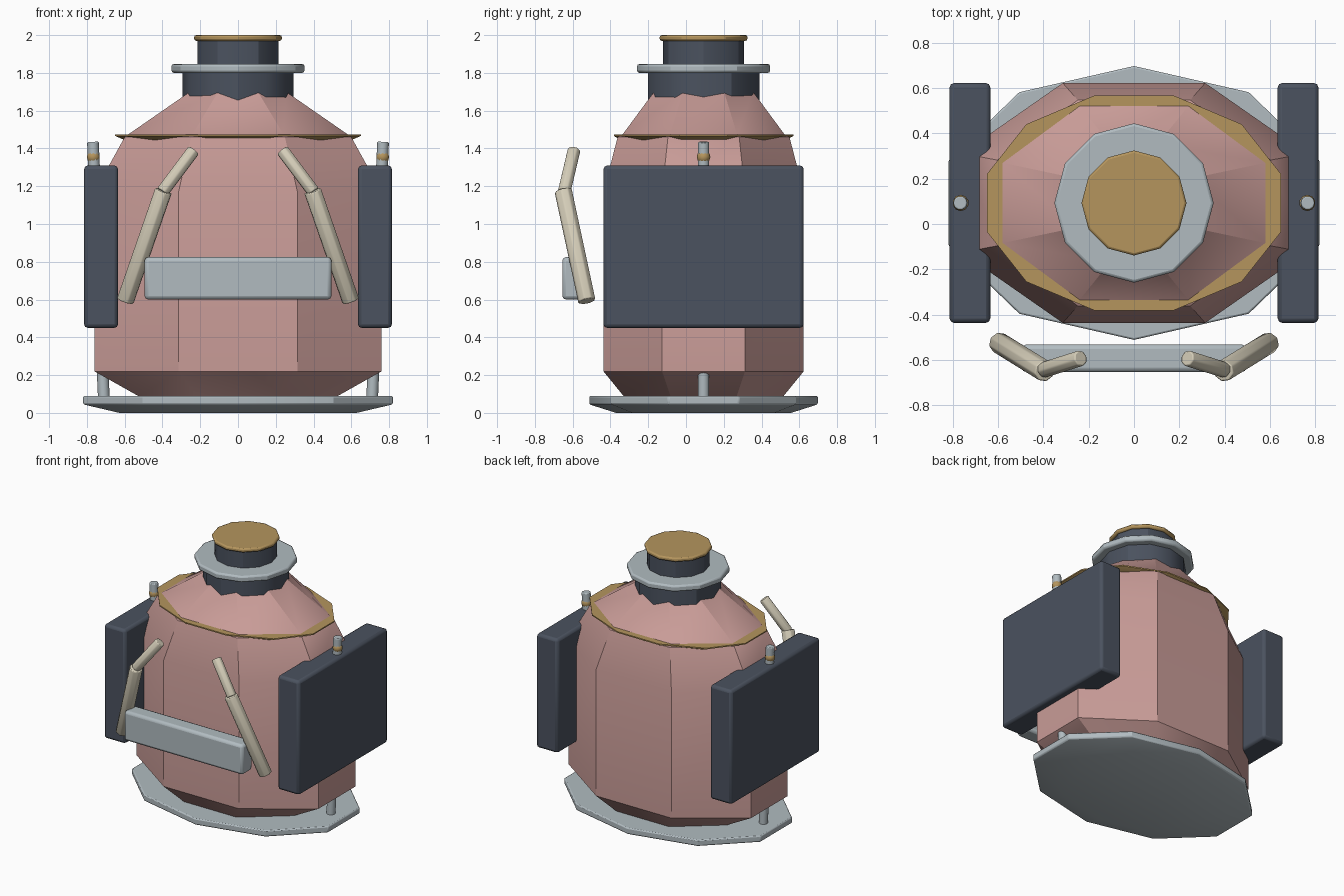
import bpy, math
from mathutils import Vector

if "Cube" in bpy.data.objects:
    bpy.data.objects.remove(bpy.data.objects["Cube"])

CY = 0.093  # centre line of the body in y


def material(name, rgb):
    m = bpy.data.materials.new(name)
    m.diffuse_color = (*rgb, 1)
    m.use_nodes = True
    m.node_tree.nodes["Principled BSDF"].inputs["Base Color"].default_value = m.diffuse_color
    return m


PINK = material("pink_shell", (0.58, 0.33, 0.31))
DARK = material("dark_metal", (0.07, 0.085, 0.115))
LIGHT = material("light_metal", (0.44, 0.50, 0.53))
GOLD = material("gold", (0.46, 0.30, 0.11))
CREAM = material("cream", (0.66, 0.61, 0.48))


def finish(ob, mat, bevel=0.0, angle=30):
    ob.data.materials.append(mat)
    if bevel:
        b = ob.modifiers.new("soft_edges", 'BEVEL')
        b.width, b.segments, b.limit_method = bevel, 2, 'ANGLE'
        b.angle_limit = math.radians(40)
    bpy.ops.object.select_all(action='DESELECT')
    ob.select_set(True)
    bpy.context.view_layer.objects.active = ob
    bpy.ops.object.shade_smooth_by_angle(angle=math.radians(angle))
    return ob


def loft(name, sides, turn, levels, mat, bevel=0.0, angle=30):
    """Stack of elliptical n-gons; levels are (z, x radius, y radius)."""
    verts, faces = [], []
    for z, rx, ry in levels:
        for i in range(sides):
            a = math.radians(turn) + math.tau * i / sides
            verts.append((rx * math.cos(a), CY + ry * math.sin(a), z))
    for k in range(len(levels) - 1):
        for i in range(sides):
            j = (i + 1) % sides
            faces.append((k * sides + i, k * sides + j,
                          (k + 1) * sides + j, (k + 1) * sides + i))
    faces.append(tuple(reversed(range(sides))))
    top = (len(levels) - 1) * sides
    faces.append(tuple(range(top, top + sides)))
    me = bpy.data.meshes.new(name)
    me.from_pydata(verts, [], faces)
    ob = bpy.data.objects.new(name, me)
    bpy.context.collection.objects.link(ob)
    return finish(ob, mat, bevel, angle)


def box(name, lo, hi, mat, bevel=0.02):
    lo, hi = Vector(lo), Vector(hi)
    bpy.ops.mesh.primitive_cube_add(size=1, location=(lo + hi) / 2)
    ob = bpy.context.object
    ob.name = name
    ob.scale = hi - lo
    bpy.ops.object.transform_apply(location=False, rotation=False, scale=True)
    return finish(ob, mat, bevel)


def rod(name, a, b, r, mat, sides=8, bevel=0.006):
    a, b = Vector(a), Vector(b)
    bpy.ops.mesh.primitive_cylinder_add(vertices=sides, radius=r,
                                        depth=(b - a).length, location=(a + b) / 2)
    ob = bpy.context.object
    ob.name = name
    ob.rotation_euler = (b - a).to_track_quat('Z', 'Y').to_euler()
    return finish(ob, mat, bevel, 50)


# base plate
loft("base_plate", 10, 18, [(0, 0.66, 0.463), (0.045, 0.862, 0.605), (0.09, 0.862, 0.605)],
     LIGHT, 0.008)

# octagonal shell, given by half widths of its flat sides
K = 1 / math.cos(math.pi / 8)
shell = [(0.085, 0.52, 0.42), (0.22, 0.76, 0.53), (1.17, 0.76, 0.53),
         (1.46, 0.60, 0.455), (1.475, 0.58, 0.428), (1.70, 0.255, 0.262)]
loft("shell", 8, 22.5, [(z, x * K, y * K) for z, x, y in shell], PINK)

# shoulder trim
loft("shoulder_trim", 12, 15, [(1.44, 0.61, 0.445), (1.466, 0.673, 0.492),
                               (1.475, 0.673, 0.492)], GOLD)

# neck stack
for name, z0, z1, r, mat, bev in (("lower_neck", 1.60, 1.81, 0.295, DARK, 0),
                                  ("neck_flange", 1.80, 1.847, 0.352, LIGHT, 0.012),
                                  ("upper_neck", 1.84, 1.98, 0.215, DARK, 0),
                                  ("top_cap", 1.97, 2.0, 0.232, GOLD, 0.01)):
    loft(name, 12, 0, [(z0, r, r), (z1, r, r)], mat, bev)

# front bar
box("front_bar", (-0.495, -0.655, 0.60), (0.495, -0.532, 0.825), LIGHT)

# mirrored side parts
for s, side in ((-1, "left"), (1, "right")):
    xs = sorted((s * 0.635, s * 0.815))
    box(side + "_panel", (xs[0], -0.437, 0.45), (xs[1], 0.623, 1.31), DARK)
    rod(side + "_post", (s * 0.71, CY, 0.07), (s * 0.768, CY, 1.435), 0.031, LIGHT, 10)
    bpy.ops.mesh.primitive_uv_sphere_add(segments=10, ring_count=6, radius=0.036,
                                         location=(s * 0.766, CY, 1.355))
    bpy.context.object.name = side + "_post_bead"
    finish(bpy.context.object, GOLD, 0, 60)
    rod(side + "_lower_arm", (s * 0.597, -0.525, 0.592), (s * 0.395, -0.65, 1.175),
        0.048, CREAM)
    rod(side + "_upper_arm", (s * 0.40, -0.645, 1.17), (s * 0.235, -0.593, 1.39),
        0.036, CREAM)
